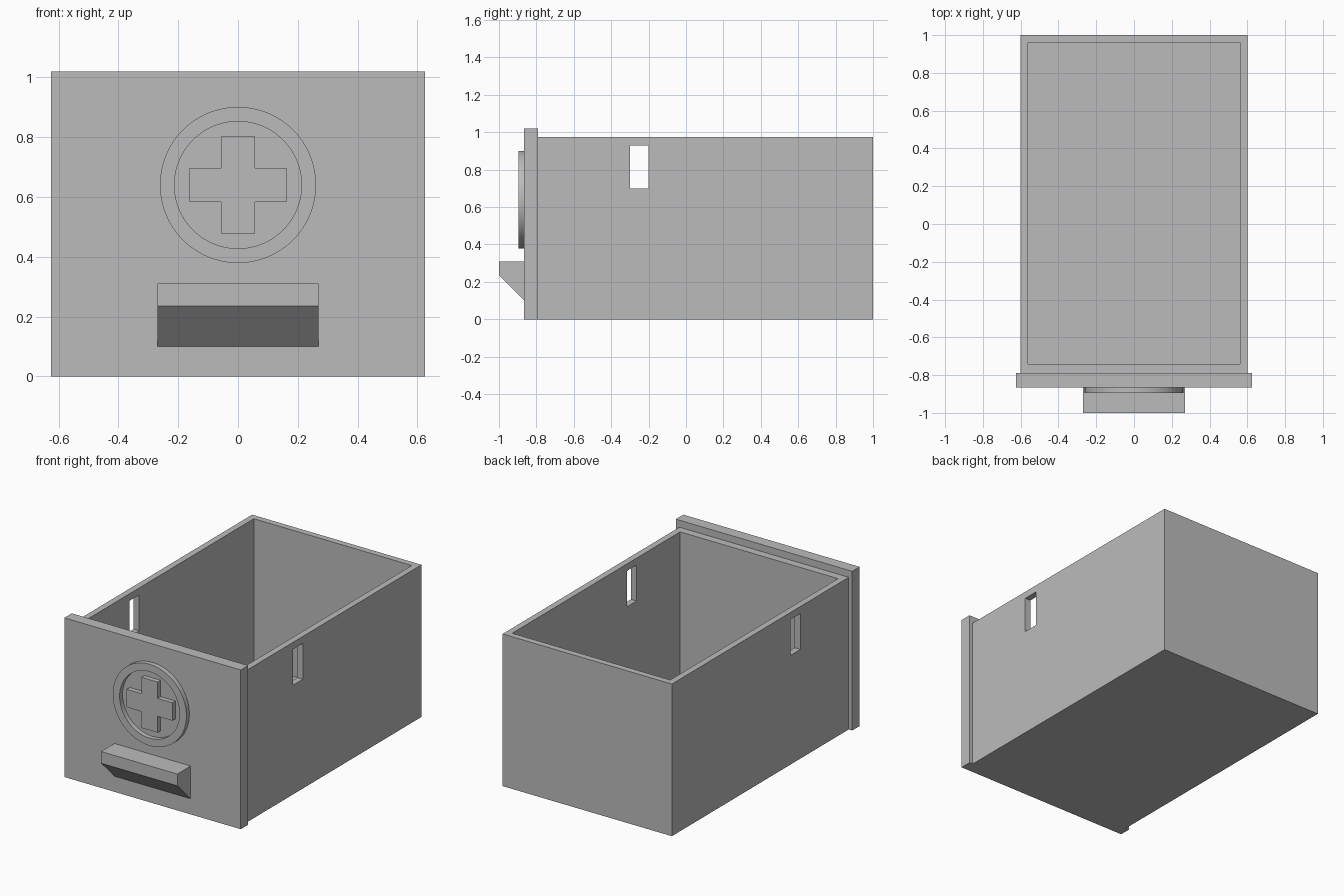
import bpy, bmesh, math

if "Cube" in bpy.data.objects:
    bpy.data.objects.remove(bpy.data.objects["Cube"], do_unlink=True)

grey = bpy.data.materials.new("plain grey")
grey.use_nodes = True
grey.diffuse_color = (0.5, 0.5, 0.5, 1)
grey.node_tree.nodes["Principled BSDF"].inputs["Base Color"].default_value = (0.5, 0.5, 0.5, 1)


def finish(name, bm):
    bmesh.ops.recalc_face_normals(bm, faces=bm.faces)
    mesh = bpy.data.meshes.new(name)
    bm.to_mesh(mesh)
    bm.free()
    mesh.materials.append(grey)
    obj = bpy.data.objects.new(name, mesh)
    bpy.context.collection.objects.link(obj)
    return obj


def box(name, low, high):
    bm = bmesh.new()
    bmesh.ops.create_cube(bm, size=1)
    for v in bm.verts:
        v.co = [(a + b) / 2 + c * (b - a) for a, b, c in zip(low, high, v.co)]
    return finish(name, bm)


def prism(name, points, offset):
    """Extrude a closed outline along the offset."""
    bm = bmesh.new()
    face = bm.faces.new([bm.verts.new(p) for p in points])
    ext = bmesh.ops.extrude_face_region(bm, geom=[face], use_keep_orig=True)
    bmesh.ops.translate(bm, vec=offset, verts=[g for g in ext["geom"] if isinstance(g, bmesh.types.BMVert)])
    return finish(name, bm)


def cut(obj, cutter):
    cutter.hide_render = True
    mod = obj.modifiers.new("cut", 'BOOLEAN')
    mod.operation, mod.solver, mod.object = 'DIFFERENCE', 'EXACT', cutter
    bpy.context.view_layer.objects.active = obj
    bpy.ops.object.modifier_apply(modifier=mod.name)
    bpy.data.objects.remove(cutter, do_unlink=True)


PLATE_FRONT, PLATE_BACK, EMBLEM_FRONT = -0.865, -0.79, -0.895
EMBLEM_Z = 0.64

# Open drawer body with a slot through both side walls
body = box("drawer_body", (-0.6, PLATE_BACK, 0), (0.6, 1, 0.975))
cut(body, box("cavity", (-0.56, -0.74, 0.04), (0.56, 0.96, 1.2)))
cut(body, box("slots", (-0.8, -0.3, 0.7), (0.8, -0.2, 0.93)))

# Front panel, slightly wider and taller than the body
box("front_panel", (-0.625, PLATE_FRONT, 0), (0.625, PLATE_BACK, 1.02))

# Raised ring: a rectangular section spun about the y axis
bm = bmesh.new()
section = [(r, y) for r, y in ((0.2125, PLATE_FRONT), (0.2125, EMBLEM_FRONT),
                               (0.261, EMBLEM_FRONT), (0.261, PLATE_FRONT))]
steps = 96
loops = []
for i in range(steps):
    a = math.tau * i / steps
    loops.append([bm.verts.new((r * math.cos(a), y, EMBLEM_Z + r * math.sin(a))) for r, y in section])
for i in range(steps):
    here, after = loops[i], loops[(i + 1) % steps]
    for j in range(4):
        k = (j + 1) % 4
        bm.faces.new((here[j], here[k], after[k], after[j]))
ring = finish("emblem_ring", bm)
bpy.ops.object.select_all(action='DESELECT')
ring.select_set(True)
bpy.context.view_layer.objects.active = ring
bpy.ops.object.shade_smooth_by_angle(angle=math.radians(30))

# Raised cross inside the ring
L, w = 0.162, 0.0575
quarter = [(L, -w), (L, w), (w, w)]
outline = []
for turn in range(4):
    c, s = round(math.cos(turn * math.pi / 2)), round(math.sin(turn * math.pi / 2))
    outline += [(x * c - z * s, PLATE_FRONT, EMBLEM_Z + x * s + z * c) for x, z in quarter]
prism("emblem_cross", outline, (0, EMBLEM_FRONT - PLATE_FRONT, 0))

# Pull handle with a sloping underside
profile = [(PLATE_FRONT, 0.1), (-1, 0.235), (-1, 0.31), (PLATE_FRONT, 0.31)]
prism("pull_handle", [(-0.27, y, z) for y, z in profile], (0.54, 0, 0))
